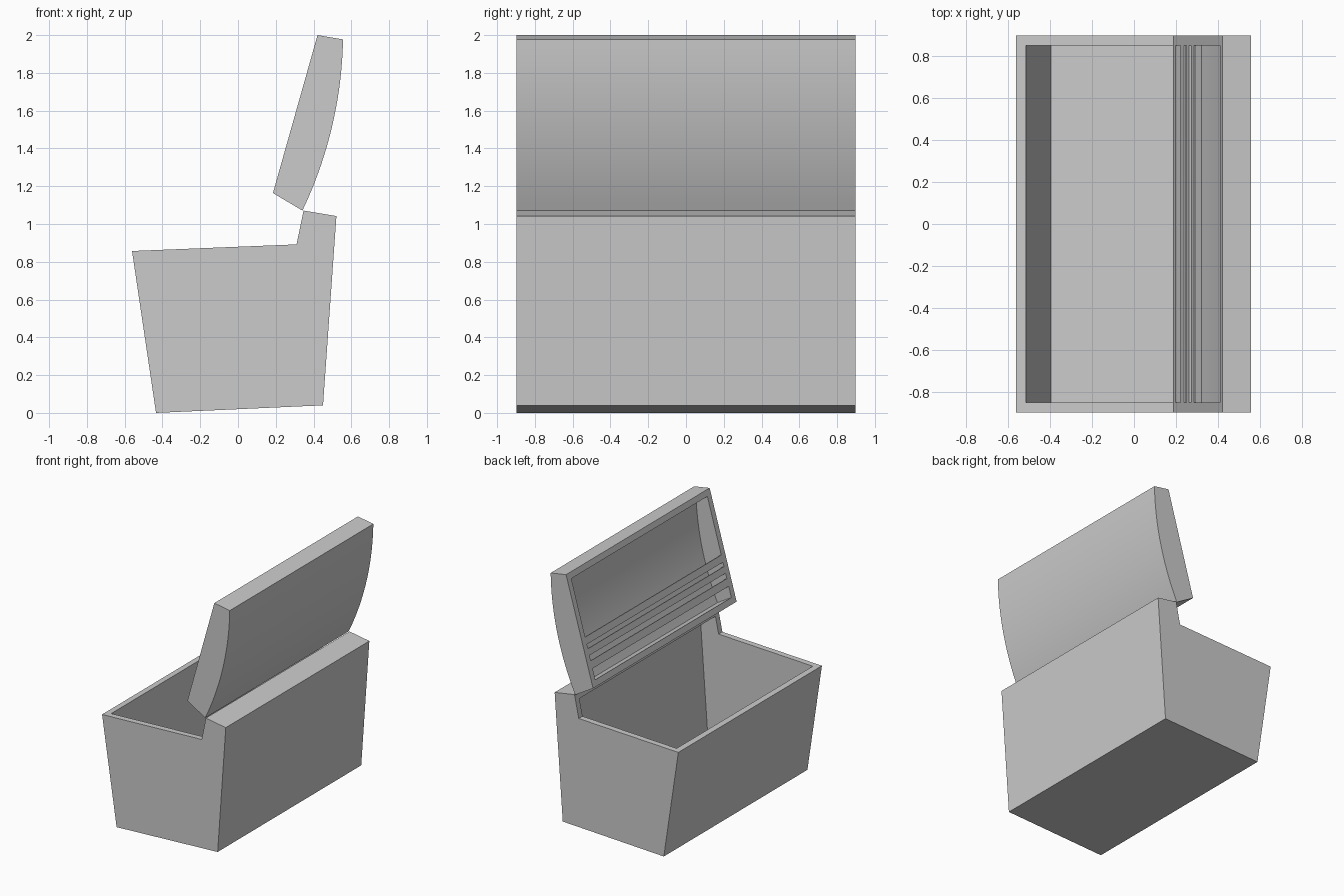
import bpy, bmesh, math
from mathutils import Vector

if "Cube" in bpy.data.objects:
    bpy.data.objects.remove(bpy.data.objects["Cube"])

HALF = 0.897      # half width along y
WALL = 0.047      # wall thickness
OPEN = -0.03      # cutter overshoot through an open side

grey = bpy.data.materials.new("light_grey")
grey.diffuse_color = (0.6, 0.6, 0.6, 1)
grey.use_nodes = True
grey.node_tree.nodes["Principled BSDF"].inputs["Base Color"].default_value = (0.6, 0.6, 0.6, 1)


def prism(name, profile, half):
    """Extrude a closed (x, z) profile along y."""
    bm = bmesh.new()
    near = [bm.verts.new((x, -half, z)) for x, z in profile]
    far = [bm.verts.new((x, half, z)) for x, z in profile]
    bm.faces.new(near)
    bm.faces.new(far[::-1])
    n = len(profile)
    for i in range(n):
        j = (i + 1) % n
        bm.faces.new((near[i], far[i], far[j], near[j]))
    bmesh.ops.recalc_face_normals(bm, faces=bm.faces)
    mesh = bpy.data.meshes.new(name)
    bm.to_mesh(mesh)
    bm.free()
    mesh.materials.append(grey)
    obj = bpy.data.objects.new(name, mesh)
    bpy.context.collection.objects.link(obj)
    return obj


def inset(profile, dists):
    """Offset each edge of a counter-clockwise profile inward by its own distance."""
    pts = [Vector(p) for p in profile]
    n = len(pts)
    lines = []
    for i in range(n):
        d = (pts[(i + 1) % n] - pts[i]).normalized()
        normal = Vector((-d.y, d.x))
        lines.append((normal, normal.dot(pts[i]) + dists[i]))
    result = []
    for i in range(n):
        (a, ca), (b, cb) = lines[i - 1], lines[i]
        det = a.x * b.y - a.y * b.x
        result.append(((ca * b.y - cb * a.y) / det, (a.x * cb - b.x * ca) / det))
    return result


def activate(obj):
    bpy.ops.object.select_all(action='DESELECT')
    obj.select_set(True)
    bpy.context.view_layer.objects.active = obj


def hollow_box(name, profile, open_edges):
    """Solid profile hollowed to an even wall, open along the given edges."""
    dists = [OPEN if i in open_edges else WALL for i in range(len(profile))]
    box = prism(name, profile, HALF)
    cutter = prism(name + "_cutter", inset(profile, dists), HALF - WALL)
    cutter.hide_render = True
    mod = box.modifiers.new("hollow", 'BOOLEAN')
    mod.operation = 'DIFFERENCE'
    mod.solver = 'EXACT'
    mod.object = cutter
    activate(box)
    bpy.ops.object.modifier_apply(modifier=mod.name)
    bpy.data.objects.remove(cutter)
    bpy.ops.object.shade_smooth_by_angle(angle=math.radians(15))
    return box


# Open box with a raised back ledge; the rim and the ledge front are open
body = [(-0.434, 0), (0.45, 0.04), (0.521, 1.042),
        (0.347, 1.071), (0.31, 0.892), (-0.561, 0.857)]
hollow_box("box_body", body, {3, 4})

# Curved back of the raised lid: a shallow circular arc
start, end = Vector((0.341, 1.071)), Vector((0.556, 1.977))
chord = end - start
sag = 0.05
radius = (chord.length ** 2 / 4 + sag ** 2) / (2 * sag)
along = chord.normalized()
out = Vector((along.y, -along.x))
centre = (start + end) / 2 - out * (radius - sag)
sweep = math.asin(chord.length / 2 / radius)
SEG = 18
arc = []
for i in range(SEG + 1):
    a = sweep * (2 * i / SEG - 1)
    p = centre + radius * (out * math.cos(a) + along * math.sin(a))
    arc.append((p.x, p.y))

# Lid shell, open on its inner face
low, high = Vector((0.185, 1.164)), Vector((0.421, 2.0))
lid = [tuple(low)] + arc + [tuple(high)]
hollow_box("lid", lid, {len(lid) - 1})

# Thin slats across the lower part of the lid opening
face = high - low
depth = Vector((face.y, -face.x)).normalized() * 0.009
for k, (t0, t1) in enumerate([(0.155, 0.222), (0.27, 0.328), (0.367, 0.43)]):
    a, b = low + face * t0, low + face * t1
    prism(f"lid_slat_{k + 1}", [tuple(a), tuple(a + depth), tuple(b + depth), tuple(b)], HALF - WALL)
